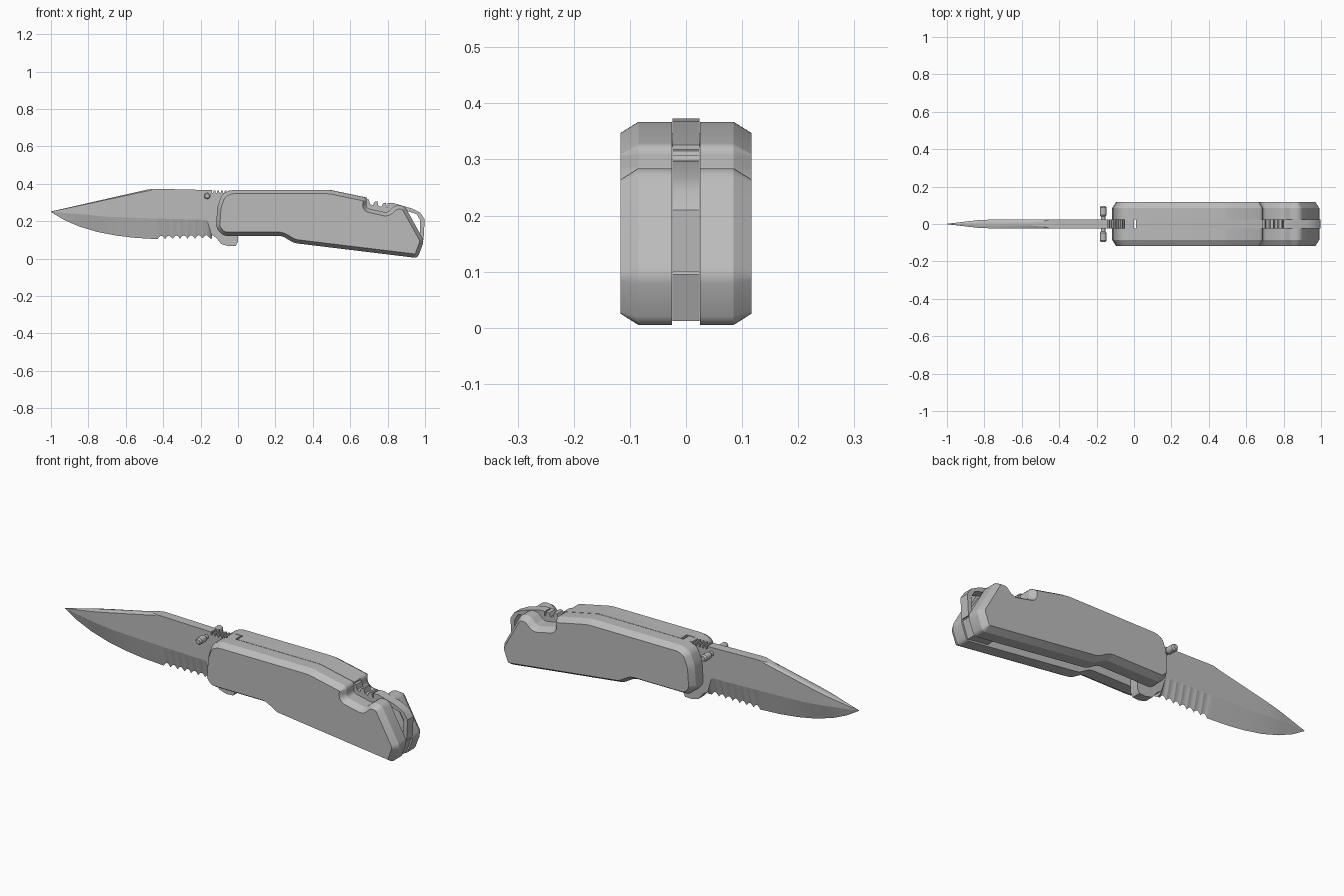
import bpy, bmesh, math
from mathutils import Vector

cube = bpy.data.objects.get("Cube")
if cube:
    bpy.data.objects.remove(cube, do_unlink=True)

steel = bpy.data.materials.new("grey_steel")
steel.use_nodes = True
GREY = (0.5, 0.5, 0.5, 1)
steel.diffuse_color = GREY
steel.node_tree.nodes["Principled BSDF"].inputs["Base Color"].default_value = GREY


def finish(bm, name, angle=30):
    bmesh.ops.recalc_face_normals(bm, faces=bm.faces)
    mesh = bpy.data.meshes.new(name)
    bm.to_mesh(mesh)
    bm.free()
    obj = bpy.data.objects.new(name, mesh)
    bpy.context.collection.objects.link(obj)
    mesh.materials.append(steel)
    bpy.ops.object.select_all(action='DESELECT')
    obj.select_set(True)
    bpy.context.view_layer.objects.active = obj
    bpy.ops.object.shade_smooth_by_angle(angle=math.radians(angle))
    return obj


def plate(name, outline, y0, y1, corner=0, chamfer=0, rise=0):
    """Extrude an x/z outline from y0 to y1, with an optional chamfered outer face."""
    bm = bmesh.new()
    face = bm.faces.new([bm.verts.new((x, y0, z)) for x, z in outline])
    if corner:
        bmesh.ops.bevel(bm, geom=bm.verts[:], offset=corner, segments=3, profile=0.5,
                        affect='VERTICES', clamp_overlap=True)
        face = bm.faces[:][0]
    new = bmesh.ops.extrude_face_region(bm, geom=[face], use_keep_orig=True)["geom"]
    verts = [g for g in new if isinstance(g, bmesh.types.BMVert)]
    outer = [g for g in new if isinstance(g, bmesh.types.BMFace)][0]
    bmesh.ops.translate(bm, verts=verts, vec=(0, y1 - y0, 0))
    if chamfer:
        bmesh.ops.recalc_face_normals(bm, faces=bm.faces)
        bmesh.ops.inset_region(bm, faces=[outer], thickness=chamfer, use_even_offset=True)
        bmesh.ops.translate(bm, verts=outer.verts[:],
                            vec=(0, math.copysign(rise, y1 - y0), 0))
    return finish(bm, name)


def rod(name, x, z, profile):
    """Turn a (y, radius) profile about the y axis."""
    bm = bmesh.new()
    n = 16
    rings = []
    for y, r in profile:
        rings.append([bm.verts.new((x + r * math.cos(math.tau * i / n), y,
                                    z + r * math.sin(math.tau * i / n))) for i in range(n)])
    for a, b in zip(rings, rings[1:]):
        for i in range(n):
            bm.faces.new((a[i], a[(i + 1) % n], b[(i + 1) % n], b[i]))
    bm.faces.new(rings[0])
    bm.faces.new(rings[-1])
    return finish(bm, name)


def lookup(points, x):
    for (xa, za), (xb, zb) in zip(points, points[1:]):
        if xa <= x <= xb:
            return za + (zb - za) * (x - xa) / (xb - xa)
    return points[-1][1]


# Handle scales
scale = [(-0.04, 0.367), (0.49, 0.367), (0.69, 0.325), (0.685, 0.27), (0.8, 0.245),
         (0.84, 0.285), (0.89, 0.283), (0.995, 0.095), (0.96, 0.003), (0.3, 0.083),
         (0.235, 0.122), (-0.08, 0.122), (-0.118, 0.165), (-0.11, 0.28), (-0.085, 0.345)]
for side, label in ((-1, "right"), (1, "left")):
    plate(label + "_handle_scale", scale, side * 0.025, side * 0.085, 0.018, 0.02, 0.032)

# Spine spacer and the lock bar with its grip teeth
HALF = 0.0245
plate("spine_spacer", [(0.012, 0.368), (0.49, 0.368), (0.69, 0.326), (0.69, 0.23),
                       (0.45, 0.27), (0.012, 0.27)], -HALF, HALF)
teeth = [(0.69, 0.318)]
for i in range(3):
    x = 0.70 + i * 0.045
    z = 0.315 - i * 0.008
    teeth += [(x, z), (x + 0.006, z - 0.025), (x + 0.022, z - 0.03), (x + 0.03, z - 0.012)]
plate("lock_bar", teeth + [(0.82, 0.297), (0.86, 0.28), (0.86, 0.2), (0.69, 0.2)], -HALF, HALF)

# Rear block and lanyard loop
plate("rear_block", [(0.74, 0.2), (0.87, 0.26), (0.9, 0.24), (0.985, 0.095),
                     (0.955, 0.012), (0.84, 0.026)], -HALF, HALF)
plate("lanyard_loop", [(0.8, 0.297), (0.83, 0.297), (0.93, 0.268), (0.975, 0.245),
                       (0.998, 0.21), (0.992, 0.1), (0.972, 0.11), (0.974, 0.205),
                       (0.955, 0.238), (0.88, 0.262), (0.8, 0.265)], -HALF, HALF)

# Blade, lofted along x through its edge, grind, swedge and spine lines
edge = [(-1, 0.249), (-0.93, 0.207), (-0.85, 0.172), (-0.75, 0.142), (-0.65, 0.123),
        (-0.55, 0.111), (-0.43, 0.104), (-0.14, 0.108)]
grind = [(-1, 0.25), (-0.85, 0.238), (-0.7, 0.224), (-0.46, 0.215), (-0.165, 0.207), (-0.14, 0.12)]
swedge = [(-1, 0.251), (-0.83, 0.287), (-0.46, 0.367), (-0.14, 0.363)]
spine = [(-1, 0.252), (-0.48, 0.37), (-0.43, 0.373), (-0.14, 0.366)]
thick = [(-1, 0.001), (-0.83, 0.021), (-0.75, 0.024), (-0.14, 0.024)]
top_thick = [(-1, 0.001), (-0.83, 0.007), (-0.5, 0.009), (-0.45, 0.024), (-0.14, 0.024)]
first, last, count = -0.43, -0.15, 7
stations = [-1, -0.965, -0.93, -0.89, -0.85, -0.83, -0.8, -0.75, -0.7, -0.65, -0.6, -0.55,
            -0.48, -0.46, -0.45]
stations += [first + (last - first) * i / (count * 6) for i in range(count * 6 + 1)] + [-0.14]
bm = bmesh.new()
rings = []
for x in stations:
    t, s, low = lookup(thick, x), lookup(top_thick, x), lookup(edge, x)
    if first <= x <= last:
        low += 0.018 * abs(math.sin(math.pi * count * (x - first) / (last - first)))
    mid, high, top = lookup(grind, x), lookup(swedge, x), lookup(spine, x)
    section = [(0, low), (t, mid), (t, high), (s, top), (-s, top), (-t, high), (-t, mid)]
    rings.append([bm.verts.new((x, y, z)) for y, z in section])
for a, b in zip(rings, rings[1:]):
    for i in range(7):
        j = (i + 1) % 7
        bm.faces.new((a[i], a[j], b[j], b[i]))
bm.faces.new(rings[0])
bm.faces.new(rings[-1])
finish(bm, "blade", 12)

# Tang with thumb grip teeth on top and a finger guard below
tang = [(-0.145, 0.365)]
for i in range(5):
    x = -0.15 + i * 0.02
    tang += [(x + 0.008, 0.365), (x + 0.011, 0.35), (x + 0.017, 0.35), (x + 0.02, 0.365)]
tang += [(0.0, 0.365), (0.0, 0.09), (-0.012, 0.068), (-0.05, 0.066), (-0.09, 0.078),
         (-0.115, 0.11), (-0.145, 0.13)]
plate("tang_and_guard", tang, -0.024, 0.024)

# Thumb stud
half_stud = [(0.02, 0.012), (0.04, 0.012), (0.048, 0.018), (0.088, 0.018), (0.096, 0.012)]
rod("thumb_stud", -0.165, 0.335, [(-y, r) for y, r in reversed(half_stud)] + half_stud)
